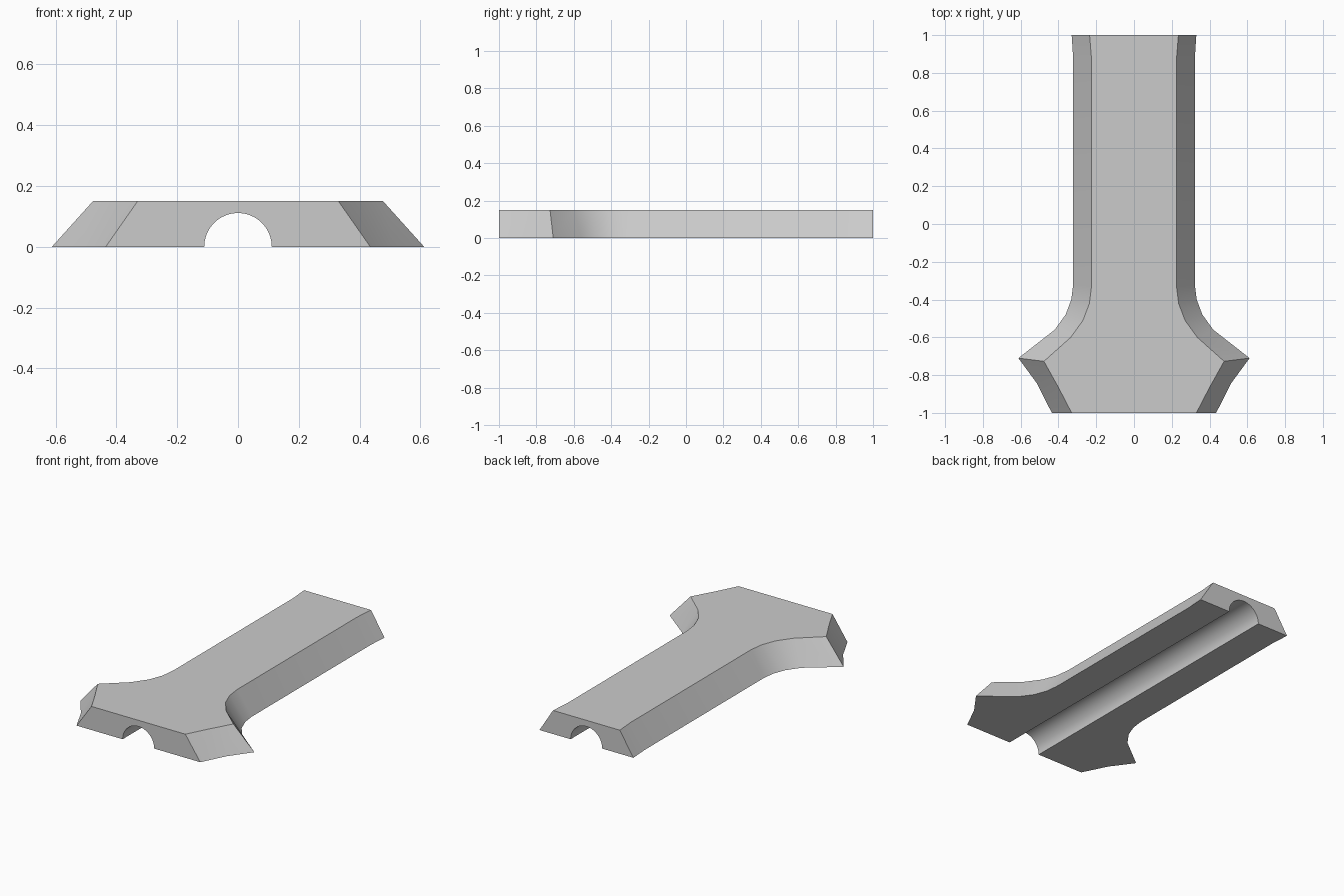
import bpy, bmesh, math

cube = bpy.data.objects.get("Cube")
if cube:
    bpy.data.objects.remove(cube, do_unlink=True)

HEIGHT, RADIUS, SEGMENTS = 0.15, 0.111, 32

# Right-hand outlines from front to back, at the base and at the top
BASE = [(0.435, -1), (0.513, -0.845), (0.612, -0.71), (0.42, -0.56), (0.362, -0.48),
        (0.332, -0.40), (0.322, -0.32), (0.322, 0.875), (0.33, 1)]
TOP = [(0.33, -1), (0.40, -0.865), (0.477, -0.727), (0.335, -0.60), (0.27, -0.51),
       (0.236, -0.42), (0.225, -0.33), (0.225, 0.875), (0.235, 1)]

bm = bmesh.new()


def row(points, z, side):
    return [bm.verts.new((side * x, y, z)) for x, y in points]


def arch(y):
    angles = [math.pi * i / SEGMENTS for i in range(SEGMENTS + 1)]
    return [bm.verts.new((RADIUS * math.cos(a), y, RADIUS * math.sin(a))) for a in angles]


def strip(a, b):
    for i in range(len(a) - 1):
        bm.faces.new((a[i], a[i + 1], b[i + 1], b[i]))


# Sloped sides
base_l, top_l = row(BASE, 0, 1), row(TOP, HEIGHT, 1)
base_r, top_r = row(BASE, 0, -1), row(TOP, HEIGHT, -1)
strip(base_l, top_l)
strip(base_r, top_r)

# Half-round channel along the underside
arch_front, arch_back = arch(-1), arch(1)
strip(arch_front, arch_back)

# Flat top, the two underside faces and the arched ends
bm.faces.new(top_l + top_r[::-1])
bm.faces.new(base_l + [arch_back[0], arch_front[0]])
bm.faces.new(base_r + [arch_back[-1], arch_front[-1]])
for i, curve in ((0, arch_front), (-1, arch_back)):
    bm.faces.new([base_l[i], top_l[i], top_r[i], base_r[i]] + curve[::-1])

bmesh.ops.recalc_face_normals(bm, faces=bm.faces)
mesh = bpy.data.meshes.new("channelled_body")
bm.to_mesh(mesh)
bm.free()

# Plain grey finish
grey = bpy.data.materials.new("plain_grey")
grey.use_nodes = True
grey.diffuse_color = (0.6, 0.6, 0.6, 1)
grey.node_tree.nodes["Principled BSDF"].inputs["Base Color"].default_value = (0.6, 0.6, 0.6, 1)
mesh.materials.append(grey)

body = bpy.data.objects.new("channelled_body", mesh)
bpy.context.collection.objects.link(body)
bpy.ops.object.select_all(action="DESELECT")
body.select_set(True)
bpy.context.view_layer.objects.active = body
bpy.ops.object.shade_smooth_by_angle(angle=math.radians(30))
